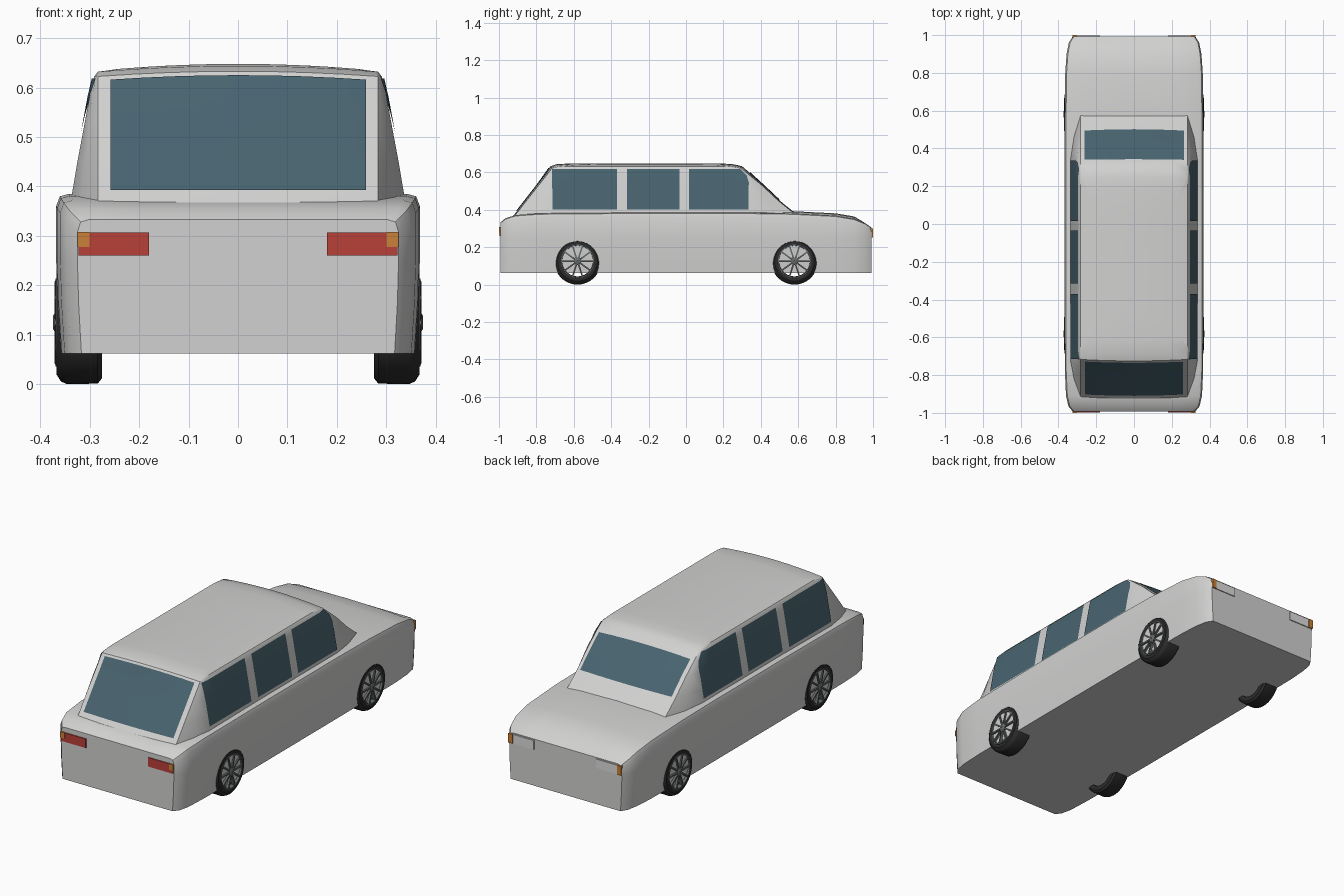
import bpy, bmesh
from math import sin, cos, pi, radians
from mathutils import Vector, Matrix
from mathutils.bvhtree import BVHTree

if "Cube" in bpy.data.objects:
    bpy.data.objects.remove(bpy.data.objects["Cube"], do_unlink=True)


def material(name, rgb):
    m = bpy.data.materials.new(name)
    m.use_nodes = True
    m.diffuse_color = (*rgb, 1)
    m.node_tree.nodes["Principled BSDF"].inputs["Base Color"].default_value = (*rgb, 1)
    return m


PAINT = material("silver paint", (0.64, 0.64, 0.635))
GLASS = material("tinted glass", (0.065, 0.126, 0.16))
RED = material("tail red", (0.48, 0.05, 0.04))
AMBER = material("indicator amber", (0.59, 0.22, 0.04))
LAMP = material("lamp white", (0.72, 0.72, 0.72))
RUBBER = material("tyre rubber", (0.025, 0.025, 0.025))
METAL = material("dark wheel metal", (0.13, 0.14, 0.14))


def finish(bm, name, mat, smooth=None, fix=True):
    if fix:
        bmesh.ops.recalc_face_normals(bm, faces=bm.faces)
    me = bpy.data.meshes.new(name)
    bm.to_mesh(me)
    bm.free()
    me.materials.append(mat)
    ob = bpy.data.objects.new(name, me)
    bpy.context.scene.collection.objects.link(ob)
    if smooth:
        bpy.ops.object.select_all(action="DESELECT")
        ob.select_set(True)
        bpy.context.view_layer.objects.active = ob
        bpy.ops.object.shade_smooth_by_angle(angle=radians(smooth))


def loft(bm, rings, wrap=False):
    """Skin closed rings in order, capping the ends unless they wrap round."""
    vs = [[bm.verts.new(p) for p in r] for r in rings]
    n = len(vs[0])
    pairs = list(zip(vs, vs[1:])) + ([(vs[-1], vs[0])] if wrap else [])
    for a, b in pairs:
        for i in range(n):
            j = (i + 1) % n
            bm.faces.new((a[i], a[j], b[j], b[i]))
    if not wrap:
        bm.faces.new(vs[0])
        bm.faces.new(vs[-1])


def mirrored(half):
    """Close a half outline whose first and last points lie on x = 0."""
    return half + [(-x, y, z) for x, y, z in reversed(half[1:-1])]


def box(bm, lo, hi, matrix=Matrix()):
    lo, hi = Vector(lo), Vector(hi)
    size = Matrix.Diagonal((*(hi - lo), 1))
    bmesh.ops.create_cube(bm, size=1, matrix=matrix @ Matrix.Translation((lo + hi) / 2) @ size)


# Lower body: cross-sections along the length (y, half width, shoulder height)
stations = [(-0.992, 0.325, 0.333), (-0.965, 0.347, 0.355), (-0.91, 0.360, 0.372),
            (-0.78, 0.366, 0.381), (-0.3, 0.368, 0.385), (0.3, 0.368, 0.385),
            (0.56, 0.367, 0.381), (0.8, 0.364, 0.369), (0.9, 0.357, 0.352),
            (0.96, 0.345, 0.328), (0.992, 0.325, 0.305)]


def section(y, w, top):
    crown = 0.012 if 0.5 < y < 0.95 else 0.0
    return mirrored([(0, y, 0.062), (w * 0.975, y, 0.062), (w * 0.992, y, 0.16),
                     (w, y, 0.25), (w, y, top - 0.025), (w * 0.98, y, top - 0.005),
                     (w * 0.93, y, top), (w * 0.55, y, top + crown * 0.7), (0, y, top + crown)])


bm = bmesh.new()
loft(bm, [section(*s) for s in stations])
finish(bm, "lower_body", PAINT, 32)

# Cabin: plan outlines stacked in height (z, half width, rear y, front y)
levels = [(0.35, 0.342, -0.94, 0.62), (0.385, 0.336, -0.91, 0.58), (0.45, 0.325, -0.86, 0.50),
          (0.53, 0.310, -0.797, 0.415), (0.595, 0.298, -0.745, 0.335),
          (0.622, 0.291, -0.725, 0.30), (0.632, 0.284, -0.69, 0.25)]


def outline(z, w, rear, front):
    we = min(0.283, w - 0.006)
    mf, mr = min(0.34, front - 0.05), max(-0.72, rear + 0.05)
    steps = [i / 4 for i in range(5)]
    pts = [(we * f, front - 0.008 * f * f) for f in steps]
    pts.append((we + 0.65 * (w - we), (front + mf) / 2))
    pts += [(w, mf + (mr - mf) * f) for f in steps]
    pts.append((we + 0.65 * (w - we), (rear + mr) / 2))
    pts += [(we * f, rear + 0.008 * f * f) for f in reversed(steps)]
    crown = 0.012 * min(1, max(0, (z - 0.53) / 0.1))
    return mirrored([(x, y, z + crown * (1 - (x / w) ** 2)) for x, y in pts])


rings = [outline(*l) for l in levels]
for s in (0.85, 0.55, 0.2):
    rings.append([(x * s, (y + 0.2) * s - 0.2, 0.634 + 0.014 * (1 - (x * s / 0.284) ** 2))
                  for x, y, z in rings[len(levels) - 1]])
bm = bmesh.new()
loft(bm, rings)
bmesh.ops.recalc_face_normals(bm, faces=bm.faces)
cabin_tree = BVHTree.FromBMesh(bm)
finish(bm, "cabin", PAINT, 30)


# Glass: thin panes laid on the cabin skin
def pane(name, direction, u_range, z_range, cols=8, rows=6):
    d = Vector(direction)
    bm = bmesh.new()
    grid = []
    for r in range(rows + 1):
        z = z_range[0] + (z_range[1] - z_range[0]) * r / rows
        # side panes follow the sloping front pillar near the roof
        last = min(u_range[1], 0.335 - max(0, z - 0.57)) if d.x else u_range[1]
        row = []
        for c in range(cols + 1):
            u = u_range[0] + (last - u_range[0]) * c / cols
            if d.x:
                start = Vector((d.x * -2, u, z))
            else:
                start = Vector((u, d.y * -2, z + 0.01 * r / rows * (1 - (u / 0.27) ** 2)))
            hit, normal, _, _ = cabin_tree.ray_cast(start, d)
            row.append(bm.verts.new(hit + normal * 0.004))
        grid.append(row)
    for a, b in zip(grid, grid[1:]):
        for c in range(cols):
            f = bm.faces.new((a[c], a[c + 1], b[c + 1], b[c]))
            f.normal_update()
            if f.normal.dot(d) > 0:
                f.normal_flip()
    finish(bm, name, GLASS, 30, fix=False)


pane("rear_window", (0, 1, 0), (-0.258, 0.259), (0.39, 0.613))
pane("windscreen", (0, -1, 0), (-0.263, 0.264), (0.451, 0.588))
for side, label in ((1, "left"), (-1, "right")):
    for part, span in (("rear", (-0.715, -0.37)), ("middle", (-0.315, -0.035)),
                       ("front", (0.015, 0.335))):
        pane(f"{label}_{part}_side_window", (-side, 0, 0), span, (0.402, 0.617))

# Lamps at both ends, each with an amber indicator in the outer corner
for side, label in ((1, "left"), (-1, "right")):
    for end, name, mat, z in ((-1, "tail_lamp", RED, 0.26), (1, "headlamp", LAMP, 0.252)):
        bm = bmesh.new()
        box(bm, (side * 0.18, end * 0.97, z), (side * 0.323, end * 0.997, z + 0.047))
        finish(bm, f"{label}_{name}", mat)
        bm = bmesh.new()
        box(bm, (side * 0.301, end * 0.975, z + 0.017 if end < 0 else z),
            (side * 0.325, end * 1.0, z + 0.048))
        finish(bm, f"{label}_{name}_indicator", AMBER)

# Wheels: turned tyre and rim, ten spokes and a hub
TYRE = [(0.275, 0.09), (0.275, 0.113), (0.284, 0.124), (0.346, 0.125),
        (0.358, 0.120), (0.367, 0.106), (0.366, 0.088), (0.35, 0.084)]
RIM = [(0.352, 0.090), (0.369, 0.089), (0.370, 0.084), (0.352, 0.081)]
HUB = [(0.34, 0.002), (0.34, 0.02), (0.370, 0.02), (0.374, 0.014), (0.374, 0.002)]


def turned(name, profile, mat, side, y, segments=40):
    bm = bmesh.new()
    angles = [2 * pi * i / segments for i in range(segments)]
    loft(bm, [[(side * x, y + r * cos(a), 0.125 + r * sin(a)) for x, r in profile]
              for a in angles], wrap=True)
    finish(bm, name, mat, 35)


for side, label in ((1, "left"), (-1, "right")):
    for y, place in ((-0.58, "rear"), (0.58, "front")):
        name = f"{label}_{place}"
        turned(name + "_tyre", TYRE, RUBBER, side, y)
        turned(name + "_rim", RIM, METAL, side, y)
        turned(name + "_hub", HUB, METAL, side, y, 20)
        bm = bmesh.new()
        for i in range(10):
            turn = Matrix.Translation((0, y, 0.125)) @ Matrix.Rotation(2 * pi * (i + 0.5) / 10, 4, "X")
            box(bm, (side * 0.352, -0.004, 0.012), (side * 0.371, 0.004, 0.086), turn)
        finish(bm, name + "_spokes", METAL)
